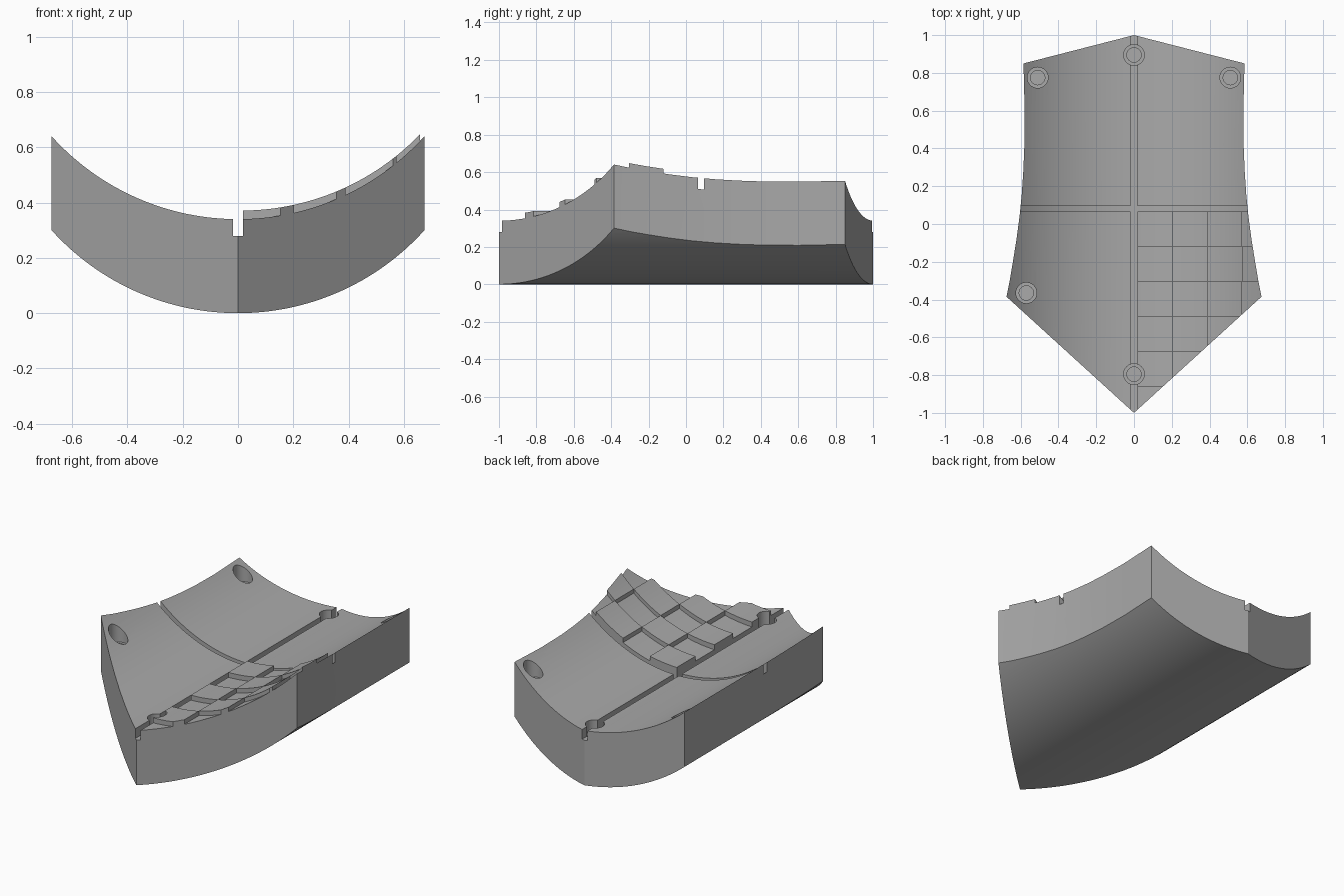
import bpy, bmesh, math

if "Cube" in bpy.data.objects:
    bpy.data.objects.remove(bpy.data.objects["Cube"], do_unlink=True)

RADIUS, THICK, DEPTH = 0.908, 0.34, 0.06
HALF_GROOVE, TILE, CROSS_Y = 0.018, 0.185, 0.065

grey = bpy.data.materials.new("plain grey")
grey.use_nodes = True
grey.diffuse_color = (0.4, 0.4, 0.4, 1)
grey.node_tree.nodes["Principled BSDF"].inputs["Base Color"].default_value = (0.4, 0.4, 0.4, 1)


def arc(x):
    """Height of the curved underside."""
    return RADIUS - math.sqrt(RADIUS ** 2 - x * x)


def prism(name, points, offset):
    """Close a flat ring of points into a solid by sweeping it along offset."""
    bm = bmesh.new()
    face = bm.faces.new([bm.verts.new(p) for p in points])
    moved = bmesh.ops.extrude_face_region(bm, geom=[face])["geom"]
    bmesh.ops.translate(bm, vec=offset, verts=[g for g in moved if isinstance(g, bmesh.types.BMVert)])
    bmesh.ops.recalc_face_normals(bm, faces=bm.faces)
    mesh = bpy.data.meshes.new(name)
    bm.to_mesh(mesh)
    bm.free()
    mesh.materials.append(grey)
    obj = bpy.data.objects.new(name, mesh)
    bpy.context.collection.objects.link(obj)
    return obj


def curved_strip(name, x0, x1, y0, y1, low, high, steps):
    """Solid strip following the arc between two heights above it."""
    xs = [x0 + (x1 - x0) * i / steps for i in range(steps + 1)]
    ring = [(x, y0, arc(x) + low) for x in xs]
    ring += [(x, y0, arc(x) + high(x)) for x in reversed(xs)]
    return prism(name, ring, (0, y1 - y0, 0))


def disc(name, x, y, z, radius):
    """Tall round cutter standing on height z."""
    ring = [(x + radius * math.cos(math.tau * i / 40), y + radius * math.sin(math.tau * i / 40), z)
            for i in range(40)]
    return prism(name, ring, (0, 0, 1))


def carve(obj, tool, operation):
    mod = obj.modifiers.new(operation.lower(), "BOOLEAN")
    mod.operation, mod.solver, mod.object = operation, "EXACT", tool
    bpy.context.view_layer.update()
    result = bpy.data.meshes.new_from_object(obj.evaluated_get(bpy.context.evaluated_depsgraph_get()))
    obj.modifiers.clear()
    obj.data = result


def finish(obj):
    bpy.ops.object.select_all(action="DESELECT")
    obj.select_set(True)
    bpy.context.view_layer.objects.active = obj
    bpy.ops.object.shade_smooth_by_angle(angle=math.radians(25))


# Plan outline: pointed back and front, waisted sides
side = [(0.585, 0.85), (0.579, 0.6), (0.581, 0.4), (0.586, 0.28), (0.594, 0.16),
        (0.606, 0.04), (0.622, -0.08), (0.641, -0.2), (0.658, -0.3), (0.675, -0.385)]
plan = [(0, 1)] + side + [(0, -1)] + [(-x, y) for x, y in reversed(side)]
outline = prism("outline_cutter", [(x, y, -0.5) for x, y in plan], (0, 0, 2))

# Curved slab trimmed to the outline
body = curved_strip("curved_body", -0.72, 0.72, -1.2, 1.2, 0, lambda x: THICK, 64)
carve(body, outline, "INTERSECT")

# Lengthwise and crosswise grooves
floor = THICK - DEPTH
g = HALF_GROOVE
cutters = [
    prism("long_groove", [(-g, -1.3, floor), (g, -1.3, floor), (g, -1.3, 1), (-g, -1.3, 1)], (0, 2.6, 0)),
    curved_strip("cross_groove", -0.74, 0.74, CROSS_Y, CROSS_Y + 0.03, floor, lambda x: 0.6, 64),
]

# Stepped round sockets
for x, y in [(0, 0.895), (0, -0.795), (0.51, 0.775), (-0.51, 0.775), (-0.57, -0.365)]:
    base = arc(x) + floor - 0.01
    cutters.append(disc("socket", x, y, base, 0.055))
    cutters.append(disc("socket_core", x, y, base - 0.02, 0.038))

for tool in cutters:
    carve(body, tool, "DIFFERENCE")
finish(body)

# Raised checker tiles on the front left quarter
front_socket = cutters[4]
for row in range(5):
    for col in range(4):
        if (row + col) % 2:
            continue
        x0, y1 = g + col * TILE, CROSS_Y - row * TILE
        x1 = x0 + TILE if col < 3 else 0.72
        tile = curved_strip(f"raised_tile_{row + 1}_{col + 1}", x0, x1, y1 - TILE, y1,
                            THICK - 0.01, lambda x: THICK + 0.031 - 0.01 * x, 8)
        carve(tile, outline, "INTERSECT")
        if row == 4 and col == 0:
            carve(tile, front_socket, "DIFFERENCE")
        if tile.data.polygons:
            finish(tile)
        else:
            bpy.data.objects.remove(tile)

for tool in cutters + [outline]:
    bpy.data.objects.remove(tool)
